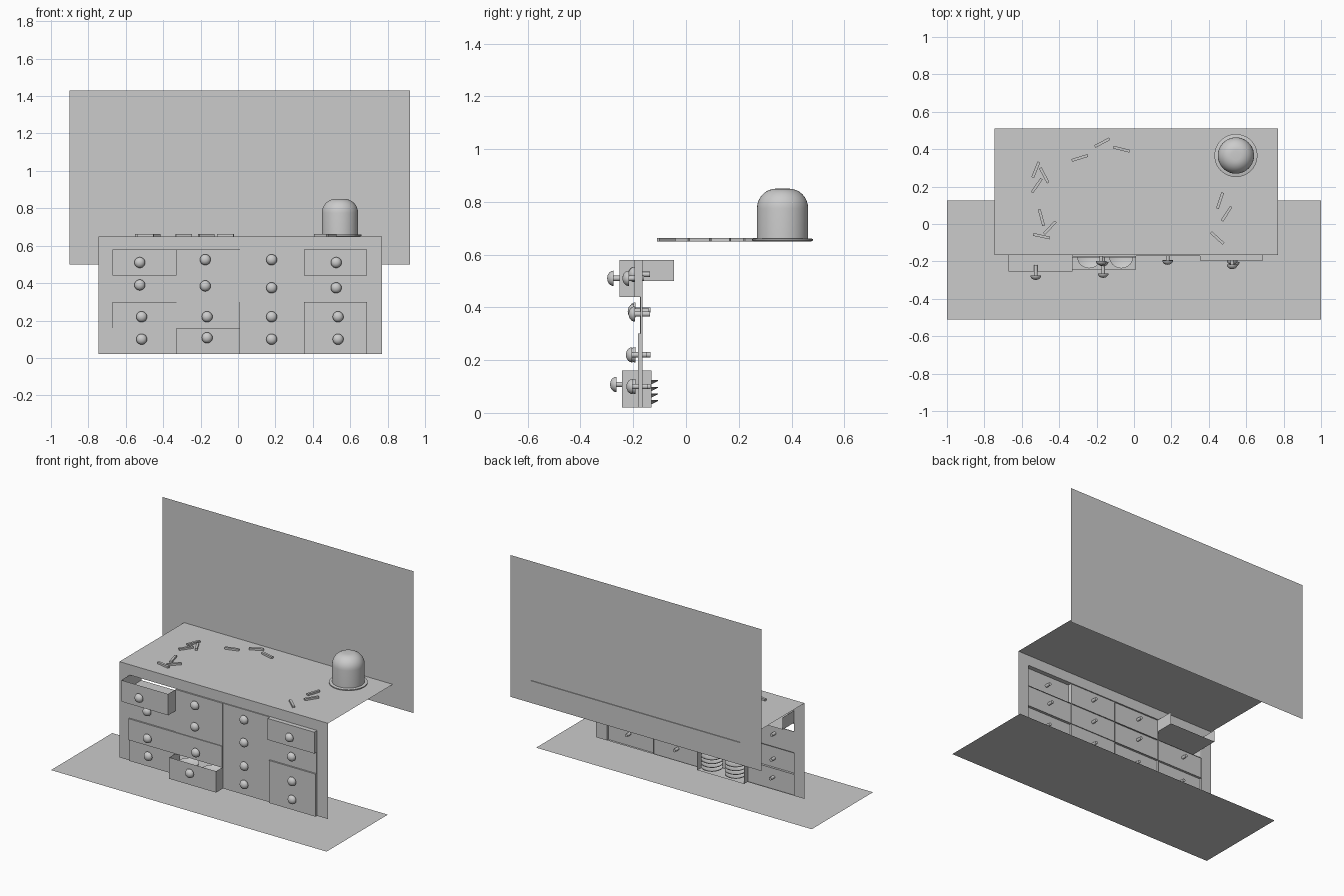
import bpy, bmesh, math
from mathutils import Matrix, Vector

if "Cube" in bpy.data.objects:
    bpy.data.objects.remove(bpy.data.objects["Cube"])


def finish(name, bm, smooth=False):
    me = bpy.data.meshes.new(name)
    bm.to_mesh(me)
    bm.free()
    ob = bpy.data.objects.new(name, me)
    bpy.context.collection.objects.link(ob)
    if smooth:
        bpy.context.view_layer.objects.active = ob
        ob.select_set(True)
        bpy.ops.object.shade_smooth_by_angle(angle=math.radians(35))
        ob.select_set(False)
    return ob


def quad(bm, a, b, c, d):
    bm.faces.new([bm.verts.new(p) for p in (a, b, c, d)])


def flat_y(bm, x0, x1, z0, z1, y):
    quad(bm, (x0, y, z0), (x1, y, z0), (x1, y, z1), (x0, y, z1))


def flat_z(bm, x0, x1, y0, y1, z):
    quad(bm, (x0, y0, z), (x1, y0, z), (x1, y1, z), (x0, y1, z))


def flat_x(bm, y0, y1, z0, z1, x):
    quad(bm, (x, y0, z0), (x, y1, z0), (x, y1, z1), (x, y0, z1))


def lathe(bm, profile, origin, axis='Z', n=32):
    """Spin (radius, height) points; axis 'Y' makes height run towards -y."""
    geom = [bm.verts.new((r, 0, h)) for r, h in profile]
    edges = [bm.edges.new(p) for p in zip(geom, geom[1:])]
    res = bmesh.ops.spin(bm, geom=geom + edges, cent=(0, 0, 0), axis=(0, 0, 1),
                         angle=2 * math.pi, steps=n)
    verts = {v for e in edges for f in e.link_faces for v in f.verts}
    todo = list(verts)
    while todo:
        for e in todo.pop().link_edges:
            for v in e.verts:
                if v not in verts:
                    verts.add(v)
                    todo.append(v)
    m = Matrix.Translation(origin)
    if axis == 'Y':
        m = m @ Matrix.Rotation(math.pi / 2, 4, 'X')
    verts = list(verts)
    bmesh.ops.transform(bm, matrix=m, verts=verts)
    bmesh.ops.remove_doubles(bm, verts=verts, dist=1e-5)
    bmesh.ops.recalc_face_normals(bm, faces=bm.faces[:])


# floor and back wall sheets
bm = bmesh.new()
flat_z(bm, -1, 1, -0.51, 0.125, 0)
finish("floor", bm)
bm = bmesh.new()
flat_y(bm, -0.90, 0.92, 0.50, 1.43, 0.505)
finish("wall", bm)

# countertop with a small back lip
bm = bmesh.new()
flat_z(bm, -0.745, 0.77, -0.165, 0.51, 0.648)
flat_y(bm, -0.745, 0.77, 0.636, 0.648, 0.51)
finish("countertop", bm)

# front frame around the drawers
FY = -0.165
xs = [-0.67, -0.33, 0.01, 0.352, 0.69]
zs = [0.58, 0.44, 0.30, 0.16, 0.02]
bm = bmesh.new()
flat_y(bm, -0.745, xs[0], 0.02, 0.648, FY)
flat_y(bm, xs[4], 0.77, 0.02, 0.648, FY)
flat_y(bm, xs[0], xs[4], 0.58, 0.648, FY)
finish("cabinet_frame", bm)

# drawer fronts: face position per row and column
fronts = [[-0.253, -0.175, -0.172, -0.195],
          [-0.170, -0.175, -0.172, -0.172],
          [-0.180, -0.180, -0.170, -0.182],
          [-0.172, -0.242, -0.170, -0.180]]
knob_x = [[-0.525, -0.175, 0.18, 0.525], [-0.525, -0.175, 0.18, 0.525],
          [-0.515, -0.165, 0.18, 0.535], [-0.515, -0.165, 0.18, 0.535]]
knob_z = [[0.51, 0.525, 0.525, 0.51], [0.39, 0.385, 0.375, 0.375],
          [0.22, 0.22, 0.22, 0.22], [0.10, 0.108, 0.10, 0.10]]
knob_profile = [(0, -0.035), (0.01, -0.035), (0.01, 0.022), (0.029, 0.022)]
knob_profile += [(0.029 * math.cos(a), 0.022 + 0.024 * math.sin(a))
                 for a in (0.3, 0.6, 0.9, 1.2)] + [(0, 0.046)]
for r in range(4):
    for c in range(4):
        y, x0, x1, z1, z0 = fronts[r][c], xs[c], xs[c + 1], zs[r], zs[r + 1]
        bm = bmesh.new()
        flat_y(bm, x0, x1, z0, z1, y)
        if (r, c) == (0, 0):      # open drawer with a raised floor
            for x in (x0, x1):
                flat_x(bm, y, -0.178, z0, z1, x)
                flat_x(bm, -0.178, -0.045, 0.50, z1, x)
            flat_z(bm, x0, x1, y, -0.045, 0.50)
        elif (r, c) == (3, 1):    # open plate drawer
            for x in (x0, x1):
                flat_x(bm, y, -0.13, z0, z1, x)
            flat_z(bm, x0, x1, y, -0.13, z0)
        else:                     # shallow returns
            for x in (x0, x1):
                flat_x(bm, y, FY, z0, z1, x)
            for z in (z0, z1):
                flat_z(bm, x0, x1, y, FY, z)
        finish(f"drawer_front_{r}_{c}", bm)
        bm = bmesh.new()
        lathe(bm, knob_profile, (knob_x[r][c], y, knob_z[r][c]), 'Y', 20)
        finish(f"knob_{r}_{c}", bm, True)

# stacked plates in the open lower drawer
plate = [(0, 0), (0.035, 0), (0.065, 0.015), (0.065, 0.019), (0.035, 0.005), (0, 0.005)]
for i, px in enumerate((-0.24, -0.068)):
    bm = bmesh.new()
    for k in range(4):
        lathe(bm, plate, (px, -0.172, 0.03 + k * 0.025), 'Z', 24)
    finish(f"plate_stack_{i}", bm, True)

# glass dome on a round base
bm = bmesh.new()
prof = [(0.097, 0.66), (0.097, 0.775)]
prof += [(0.025 + 0.072 * math.cos(a), 0.775 + 0.075 * math.sin(a))
         for a in [math.pi / 2 * k / 8 for k in range(1, 9)]] + [(0, 0.85)]
lathe(bm, prof, (0.545, 0.366, 0), 'Z', 40)
finish("dome_cover", bm, True)
bm = bmesh.new()
lathe(bm, [(0, 0.65), (0.108, 0.65), (0.115, 0.653), (0.115, 0.659), (0.11, 0.661), (0, 0.661)],
      (0.545, 0.366, 0), 'Z', 40)
finish("dome_base", bm, True)

# loose little sticks on the countertop: x, y, angle
sticks = [(-0.29, 0.353, 17), (-0.17, 0.435, 28), (-0.067, 0.40, -14),
          (-0.525, 0.29, 68), (-0.48, 0.26, -62), (-0.52, 0.205, 55),
          (-0.495, 0.035, -75), (-0.45, -0.02, 47), (-0.495, -0.065, -12),
          (0.46, 0.125, 72), (0.495, 0.055, 57), (0.445, -0.075, -42)]
for i, (x, y, a) in enumerate(sticks):
    bm = bmesh.new()
    m = (Matrix.Translation((x, y, 0.656)) @ Matrix.Rotation(math.radians(a), 4, 'Z')
         @ Matrix.Diagonal((0.09, 0.015, 0.012, 1)))
    bmesh.ops.create_cube(bm, size=1, matrix=m)
    finish(f"stick_{i}", bm)
